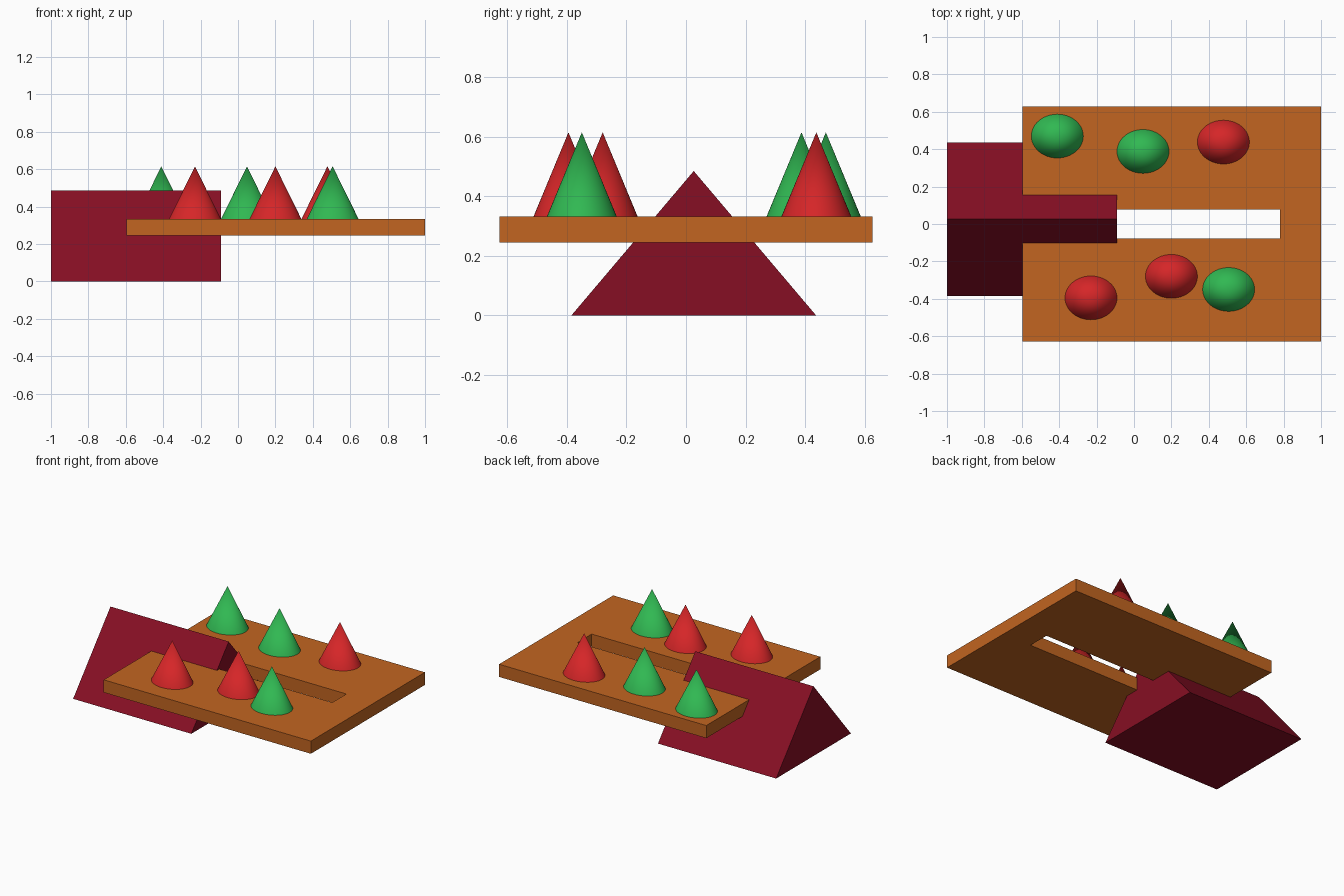
import bpy, bmesh

if "Cube" in bpy.data.objects:
    bpy.data.objects.remove(bpy.data.objects["Cube"])


def material(name, rgb):
    m = bpy.data.materials.new(name)
    m.diffuse_color = (*rgb, 1)
    m.use_nodes = True
    m.node_tree.nodes["Principled BSDF"].inputs["Base Color"].default_value = m.diffuse_color
    return m


ORANGE = material("orange", (0.54, 0.13, 0.015))
MAROON = material("maroon", (0.24, 0.0045, 0.017))
RED = material("red", (0.67, 0.019, 0.021))
GREEN = material("green", (0.03, 0.48, 0.085))


def extrude_profile(name, points, offset, mat):
    """Solid made by sweeping a flat outline along an offset."""
    bm = bmesh.new()
    face = bm.faces.new([bm.verts.new(p) for p in points])
    swept = bmesh.ops.extrude_face_region(bm, geom=[face])["geom"]
    bmesh.ops.translate(bm, vec=offset,
                        verts=[v for v in swept if isinstance(v, bmesh.types.BMVert)])
    bmesh.ops.recalc_face_normals(bm, faces=bm.faces)
    mesh = bpy.data.meshes.new(name)
    bm.to_mesh(mesh)
    bm.free()
    mesh.materials.append(mat)
    obj = bpy.data.objects.new(name, mesh)
    bpy.context.collection.objects.link(obj)
    return obj


def rectangle(x0, x1, y0, y1, z):
    return [(x0, y0, z), (x1, y0, z), (x1, y1, z), (x0, y1, z)]


# Triangular wedge support, running along x
extrude_profile("wedge_support",
                [(-1, -0.385, 0), (-1, 0.437, 0), (-1, 0.026, 0.485)],
                (0.91, 0, 0), MAROON)

# Flat board with a long slot that starts inside the wedge
BOTTOM, TOP = 0.245, 0.333
board = extrude_profile("board", rectangle(-0.595, 1, -0.627, 0.627, BOTTOM),
                        (0, 0, TOP - BOTTOM), ORANGE)
cutter = extrude_profile("slot_cutter", rectangle(-0.12, 0.78, -0.077, 0.078, 0.1),
                         (0, 0, 0.4), ORANGE)
cutter.hide_render = True
cutter.hide_set(True)
slot = board.modifiers.new("slot", "BOOLEAN")
slot.object = cutter
slot.solver = "EXACT"

# Slightly oval cones in two rows on the board
HEIGHT = 0.615 - TOP
cones = [(-0.41, 0.47, GREEN), (0.048, 0.388, GREEN), (0.478, 0.438, RED),
         (-0.23, -0.395, RED), (0.2, -0.28, RED), (0.506, -0.35, GREEN)]
for i, (x, y, mat) in enumerate(cones, 1):
    bpy.ops.mesh.primitive_cone_add(vertices=48, radius1=1, radius2=0, depth=HEIGHT,
                                    location=(x, y, TOP + HEIGHT / 2))
    cone = bpy.context.object
    cone.name = f"cone_{i}"
    cone.scale = (0.139, 0.117, 1)
    cone.data.materials.append(mat)
    bpy.ops.object.transform_apply(location=False, rotation=False, scale=True)
    bpy.ops.object.shade_smooth_by_angle()
